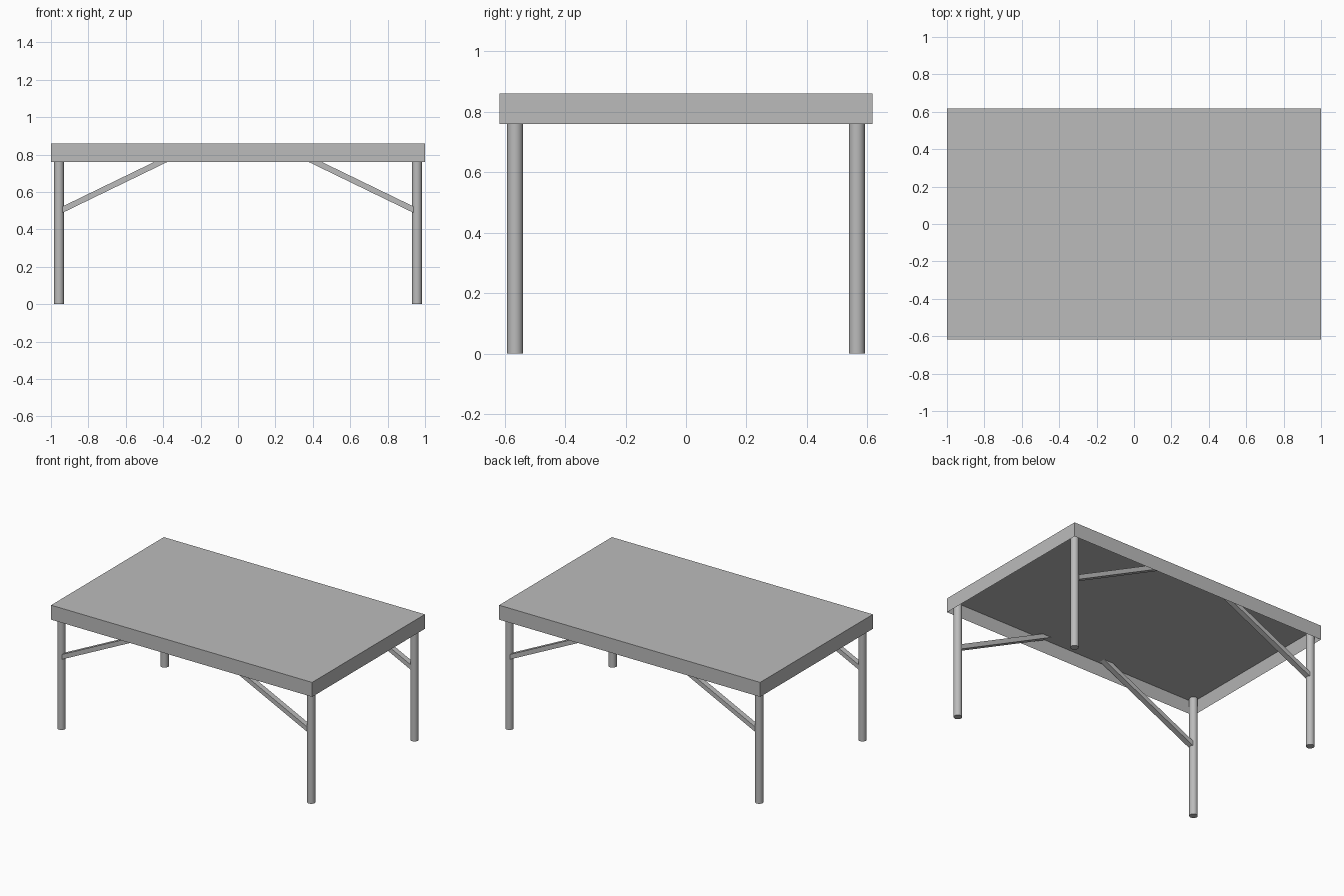
import bpy, bmesh

if "Cube" in bpy.data.objects:
    bpy.data.objects.remove(bpy.data.objects["Cube"])

HX, HY = 1.0, 0.617        # half size of the top
ZB, ZC, ZT = 0.76, 0.84, 0.86  # rim bottom, underside, top surface
RIM = 0.02
LEG_X, LEG_Y, LEG_R = 0.957, 0.565, 0.0265

grey = bpy.data.materials.new("grey")
grey.diffuse_color = (0.5, 0.5, 0.5, 1)
grey.use_nodes = True
grey.node_tree.nodes["Principled BSDF"].inputs["Base Color"].default_value = grey.diffuse_color


def finish(name, bm):
    bmesh.ops.recalc_face_normals(bm, faces=bm.faces)
    me = bpy.data.meshes.new(name)
    bm.to_mesh(me)
    bm.free()
    me.materials.append(grey)
    ob = bpy.data.objects.new(name, me)
    bpy.context.collection.objects.link(ob)
    return ob


# Table top: a slab hollowed from below, leaving a thin apron rim
bm = bmesh.new()
bmesh.ops.create_cube(bm, size=1)
for v in bm.verts:
    v.co = (v.co.x * 2 * HX, v.co.y * 2 * HY, ZT if v.co.z > 0 else ZB)
bm.normal_update()
bottom = [f for f in bm.faces if f.normal.z < -0.5]
bmesh.ops.inset_region(bm, faces=bottom, thickness=RIM, use_even_offset=True)
for v in bottom[0].verts:
    v.co.z = ZC
finish("table_top", bm)


def leg(name, sx, sy):
    bpy.ops.mesh.primitive_cylinder_add(
        vertices=24, radius=LEG_R, depth=ZC,
        location=(sx * LEG_X, sy * LEG_Y, ZC / 2))
    ob = bpy.context.object
    ob.name = name
    ob.data.materials.append(grey)
    bpy.ops.object.shade_smooth_by_angle()


def brace(name, sx, sy):
    # Slanted bar from the leg up to the underside, with trimmed ends
    slope = 0.485
    x0, z0, z1 = 0.94, 0.488, 0.522
    profile = [(x0, z0), (x0, z1),
               (x0 - (ZC - z1) / slope, ZC), (x0 - (ZC - z0) / slope, ZC)]
    bm = bmesh.new()
    face = bm.faces.new([bm.verts.new((sx * x, sy * LEG_Y - 0.019, z))
                         for x, z in profile])
    ext = bmesh.ops.extrude_face_region(bm, geom=[face])
    verts = [g for g in ext["geom"] if isinstance(g, bmesh.types.BMVert)]
    bmesh.ops.translate(bm, verts=verts, vec=(0, 0.038, 0))
    finish(name, bm)


# Four legs, each with its brace
for sx, side in ((-1, "left"), (1, "right")):
    for sy, end in ((-1, "front"), (1, "back")):
        leg(f"{end}_{side}_leg", sx, sy)
        brace(f"{end}_{side}_brace", sx, sy)
